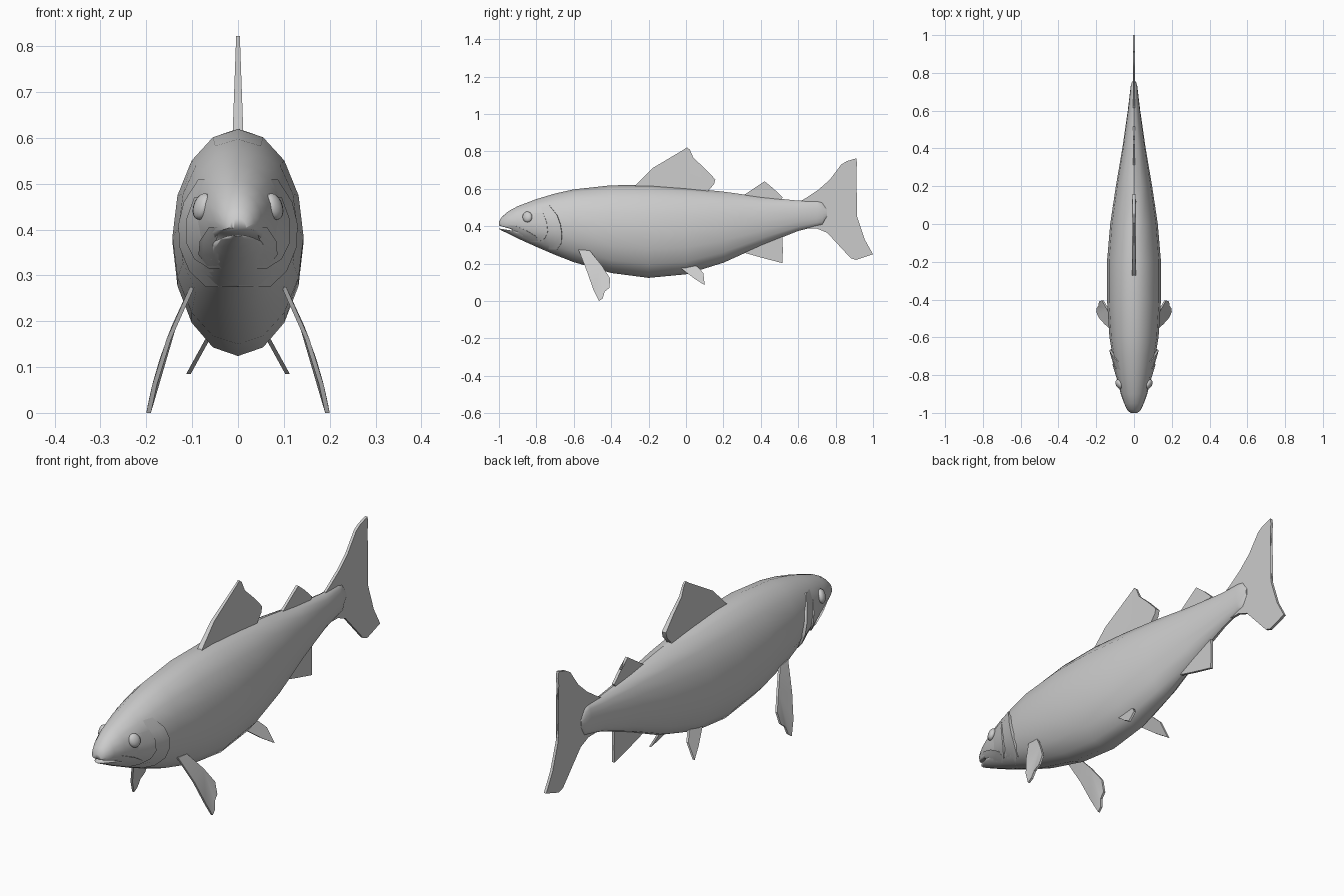
import bpy, bmesh
from math import sin, cos, pi, sqrt, radians

if "Cube" in bpy.data.objects:
    bpy.data.objects.remove(bpy.data.objects["Cube"])

# Body stations: y, top z, bottom z, half width
STATIONS = [
    (-1.0, .425, .385, .018), (-.985, .45, .377, .036), (-.95, .48, .36, .052),
    (-.9, .507, .335, .07), (-.8, .545, .29, .094), (-.7, .575, .247, .113),
    (-.6, .597, .208, .13), (-.4, .619, .15, .143), (-.2, .62, .124, .143),
    (0, .605, .143, .126), (.2, .585, .205, .096), (.4, .557, .295, .062),
    (.6, .537, .375, .033), (.7, .537, .4, .021), (.728, .53, .405, .018),
    (.755, .49, .45, .01)]
SIDES = 16


def make(name, verts, faces, angle=40, mirror=False):
    me = bpy.data.meshes.new(name)
    bm = bmesh.new()
    vs = [bm.verts.new(v) for v in verts]
    for f in faces:
        bm.faces.new([vs[i] for i in f])
    bmesh.ops.triangulate(bm, faces=[f for f in bm.faces if len(f.verts) > 4])
    bmesh.ops.recalc_face_normals(bm, faces=bm.faces[:])
    bm.to_mesh(me)
    bm.free()
    me.shade_smooth()
    me.set_sharp_from_angle(angle=radians(angle))
    ob = bpy.data.objects.new(name, me)
    bpy.context.collection.objects.link(ob)
    if mirror:
        m = ob.modifiers.new("mirror", 'MIRROR')
        m.use_mirror_merge = False
    return ob


def body_x(y, z):
    """Half width of the body surface at a given y and z."""
    for a, b in zip(STATIONS, STATIONS[1:]):
        if a[0] <= y <= b[0]:
            t = (y - a[0]) / (b[0] - a[0])
            top, bot, w = (a[i] + (b[i] - a[i]) * t for i in (1, 2, 3))
            k = (z - (top + bot) / 2) / ((top - bot) / 2)
            return w * sqrt(max(0, 1 - k * k))
    return 0


def prism(name, outline, x_at, half_at, mirror=False):
    """Thin fin from a (y, z) outline; x_at and half_at depend on z."""
    n = len(outline)
    verts = [(x_at(z) + s * half_at(z), y, z) for s in (-1, 1) for y, z in outline]
    faces = [list(range(n)), list(range(n, 2 * n))]
    faces += [(i, (i + 1) % n, n + (i + 1) % n, n + i) for i in range(n)]
    return make(name, verts, faces, 35, mirror)


def plate(name, rows, lift):
    """Raised head plate following the body; rows are (z, front y, back y)."""
    cols, verts = 5, []
    for r, (z, yf, yb) in enumerate(rows):
        edge = .35 + .65 * sin(pi * r / (len(rows) - 1))
        for c in range(cols):
            u = c / (cols - 1)
            y = yf + (yb - yf) * u
            verts.append((body_x(y, z) - .002 + lift * edge * u, y, z))
        verts.append((body_x(yb, z) - .008, yb + .003, z))
    w = cols + 1
    faces = [(r * w + c, r * w + c + 1, (r + 1) * w + c + 1, (r + 1) * w + c)
             for r in range(len(rows) - 1) for c in range(cols)]
    return make(name, verts, faces, 40, True)


# Body
verts, faces = [], []
for y, top, bot, w in STATIONS:
    for i in range(SIDES):
        a = 2 * pi * i / SIDES
        verts.append((w * sin(a), y, (top + bot) / 2 + (top - bot) / 2 * cos(a)))
for r in range(len(STATIONS) - 1):
    for i in range(SIDES):
        j = (i + 1) % SIDES
        a, b = r * SIDES, (r + 1) * SIDES
        faces.append((a + i, a + j, b + j, b + i))
faces += [range(SIDES), range(len(verts) - SIDES, len(verts))]
body = make("body", verts, faces)

# Mouth slit
cutter = prism("mouth_cutter", [(-1.03, .412), (-1.03, .393), (-.87, .367)],
               lambda z: 0, lambda z: .2)
cutter.hide_render = True
cutter.hide_set(True)
cut = body.modifiers.new("mouth", 'BOOLEAN')
cut.operation = 'DIFFERENCE'
cut.object = cutter

# Gill covers, cheeks and upper lips
plate("gill_cover", [(.275, -.77, -.69), (.31, -.79, -.667), (.36, -.8, -.664),
                     (.41, -.8, -.672), (.46, -.8, -.69), (.51, -.79, -.73)], .015)
plate("cheek", [(.315, -.84, -.79), (.335, -.86, -.755), (.37, -.86, -.74),
                (.42, -.85, -.745), (.47, -.84, -.765)], .014)
plate("upper_lip", [(.32, -.83, -.79), (.345, -.88, -.8), (.375, -.92, -.85),
                    (.405, -.975, -.92)], .012)

# Eyes
bpy.ops.mesh.primitive_uv_sphere_add(segments=12, ring_count=8, radius=1)
eye = bpy.context.object
eye.name = "eye"
for v in eye.data.vertices:
    x, y, z = v.co
    v.co = (.079 + .018 * x + .012 * y * .6 - .006 * z, -.848 + .026 * y, .45 + .029 * z)
eye.data.shade_smooth()
eye.modifiers.new("mirror", 'MIRROR').use_mirror_merge = False

# Fins on the centre line
centre = lambda z: 0
prism("dorsal_fin", [(-.28, .61), (-.18, .71), (-.02, .805), (.005, .822), (.02, .81),
                     (.04, .765), (.1, .71), (.157, .65), (.15, .625), (.115, .585),
                     (0, .58)], centre, lambda z: .012 - .036 * max(0, z - .6))
prism("adipose_fin", [(.3, .56), (.36, .6), (.42, .64), (.432, .63), (.448, .592),
                      (.467, .602), (.517, .555), (.5, .53), (.4, .53)],
      centre, lambda z: .006)
prism("anal_fin", [(.3, .262), (.4, .233), (.515, .203), (.518, .27), (.515, .348),
                   (.48, .36), (.38, .32)], centre, lambda z: .006)
prism("tail_fin", [(.605, .53), (.64, .55), (.71, .597), (.77, .65), (.83, .73),
                   (.86, .748), (.91, .763), (.915, .735), (.903, .65), (.883, .58),
                   (.89, .55), (.915, .45), (.955, .33), (1, .25), (.97, .24),
                   (.91, .22), (.88, .23), (.82, .295), (.755, .365), (.7, .388),
                   (.605, .39)], centre, lambda z: .006)

# Paired fins
prism("pectoral_fin", [(-.575, .275), (-.515, .27), (-.45, .19), (-.405, .12),
                       (-.41, .07), (-.435, .05), (-.445, .015), (-.465, 0),
                       (-.495, .06), (-.53, .16)],
      lambda z: .195 - .175 * z - .62 * z * z, lambda z: .005, True)
prism("pelvic_fin", [(-.04, .185), (.01, .2), (.06, .185), (.093, .15), (.1, .085),
                     (.045, .12)],
      lambda z: .108 - .55 * (z - .085), lambda z: .005, True)
